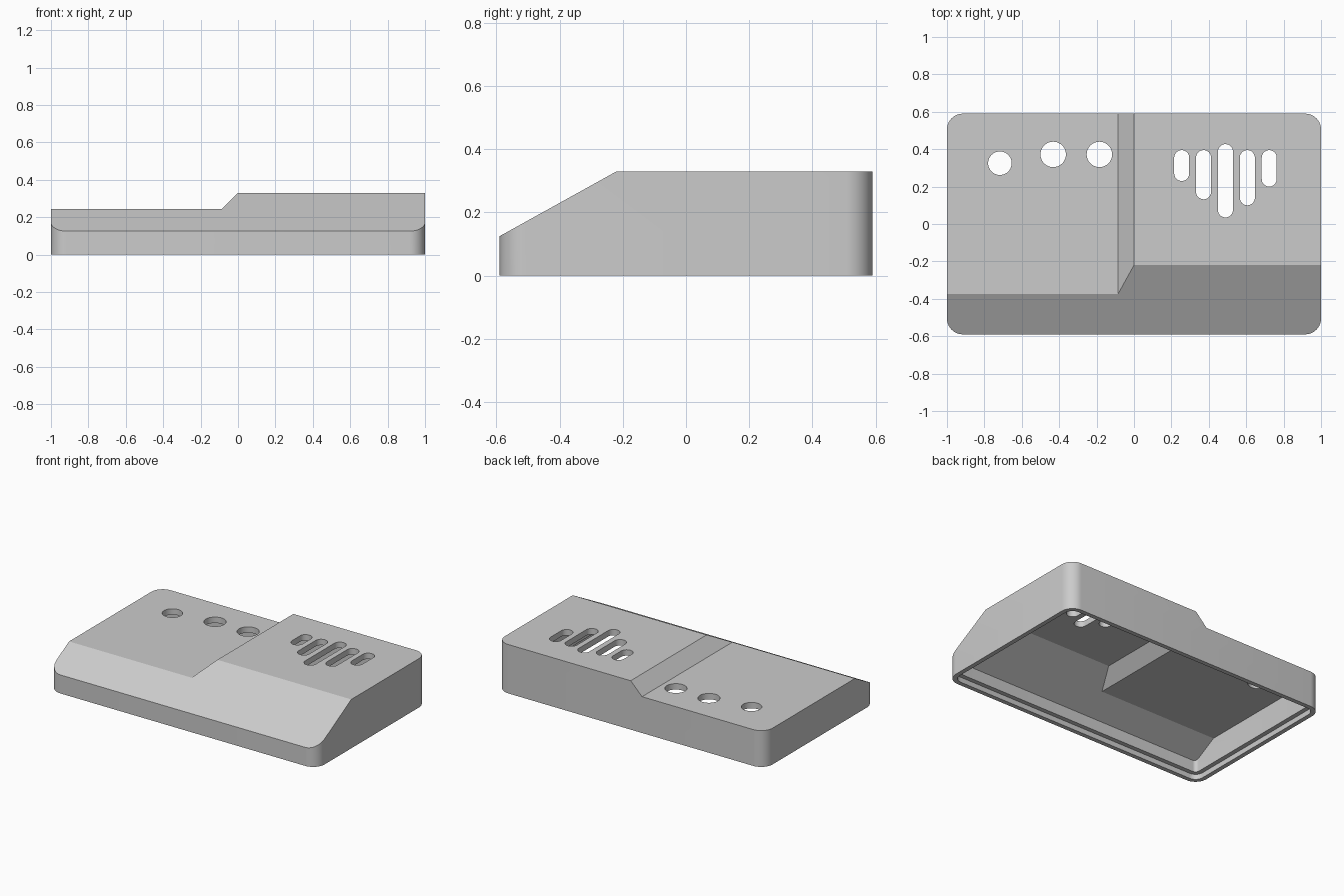
import bpy
import bmesh
from math import cos, sin, pi, radians
from mathutils import Vector

cube = bpy.data.objects.get("Cube")
if cube:
    bpy.data.objects.remove(cube, do_unlink=True)

grey = bpy.data.materials.new("plain_grey")
grey.use_nodes = True
colour = (0.6, 0.6, 0.6, 1)
grey.diffuse_color = colour
grey.node_tree.nodes["Principled BSDF"].inputs["Base Color"].default_value = colour

HALF_X, HALF_Y, CORNER = 1.0, 0.59, 0.085


def rounded_rect(cx, cy, hx, hy, r, steps=10):
    """Outline of a rectangle with rounded corners; a circle when r fills it."""
    pts = []
    for q, (sx, sy) in enumerate([(1, 1), (-1, 1), (-1, -1), (1, -1)]):
        for i in range(steps + 1):
            a = (q + i / steps) * pi / 2
            p = Vector((cx + sx * (hx - r) + r * cos(a), cy + sy * (hy - r) + r * sin(a)))
            if not pts or (p - pts[-1]).length > 1e-4:
                pts.append(p)
    if (pts[0] - pts[-1]).length < 1e-4:
        pts.pop()
    return pts


def prism(name, outline, axis, lo, hi):
    """Extrude a flat outline along one axis."""
    place = {"x": lambda p, d: (d, p[0], p[1]),
             "y": lambda p, d: (p[0], d, p[1]),
             "z": lambda p, d: (p[0], p[1], d)}[axis]
    bm = bmesh.new()
    face = bm.faces.new([bm.verts.new(place(p, lo)) for p in outline])
    out = bmesh.ops.extrude_face_region(bm, geom=[face])
    shift = Vector(place((0, 0), hi - lo))
    bmesh.ops.translate(bm, vec=shift, verts=[v for v in out["geom"] if isinstance(v, bmesh.types.BMVert)])
    bmesh.ops.recalc_face_normals(bm, faces=bm.faces)
    mesh = bpy.data.meshes.new(name)
    bm.to_mesh(mesh)
    bm.free()
    mesh.materials.append(grey)
    obj = bpy.data.objects.new(name, mesh)
    bpy.context.collection.objects.link(obj)
    return obj


def combine(obj, tool, operation):
    """Apply a boolean and discard the tool."""
    mod = obj.modifiers.new("cut", "BOOLEAN")
    mod.operation, mod.solver, mod.object = operation, "EXACT", tool
    bpy.context.view_layer.update()
    mesh = bpy.data.meshes.new_from_object(obj.evaluated_get(bpy.context.evaluated_depsgraph_get()))
    obj.modifiers.clear()
    obj.data = mesh
    bpy.data.objects.remove(tool, do_unlink=True)


def stepped_block(name, inset, bottom, step, low, high, slope):
    """Rounded block with a stepped top and a sloping front."""
    block = prism(name, rounded_rect(0, 0, HALF_X - inset, HALF_Y - inset, CORNER - inset), "z", bottom, 0.6)
    top = [(-2, -1), (2, -1), (2, high), (step[1], high), (step[0], low), (-2, low)]
    combine(block, prism("step_profile", top, "y", -1, 1), "INTERSECT")
    (y0, z0), (y1, z1) = slope
    grade = (z1 - z0) / (y1 - y0)
    front = [(-1, z0 + (-1 - y0) * grade), (1, z0 + (1 - y0) * grade), (-1, 2)]
    combine(block, prism("slope_profile", front, "x", -2, 2), "DIFFERENCE")
    return block


# Outer shell, hollowed from below
case = stepped_block("case_shell", 0, 0, (-0.085, 0), 0.245, 0.33, ((-0.59, 0.125), (-0.22, 0.33)))
cavity = stepped_block("cavity", 0.06, -0.1, (-0.05, 0.025), 0.205, 0.29, ((-0.59, 0.08), (-0.22, 0.285)))
combine(case, cavity, "DIFFERENCE")

# Recess around the open underside
recess = prism("lid_recess", rounded_rect(0, 0, HALF_X - 0.03, HALF_Y - 0.03, CORNER - 0.03), "z", -0.1, 0.035)
combine(case, recess, "DIFFERENCE")

# Round holes in the low side
for x, y, r in [(-0.717, 0.325, 0.063), (-0.432, 0.372, 0.068), (-0.185, 0.372, 0.068)]:
    combine(case, prism("round_hole", rounded_rect(x, y, r, r, r), "z", 0.1, 0.6), "DIFFERENCE")

# Vent slots in the high side
for i, (y0, y1) in enumerate([(0.23, 0.395), (0.132, 0.395), (0.035, 0.427), (0.1, 0.395), (0.2, 0.395)]):
    slot = rounded_rect(0.255 + i * 0.117, (y0 + y1) / 2, 0.04, (y1 - y0) / 2, 0.04)
    combine(case, prism("vent_slot", slot, "z", 0.1, 0.6), "DIFFERENCE")

# Smooth the rounded corners, keep the creases sharp
bpy.ops.object.select_all(action="DESELECT")
case.select_set(True)
bpy.context.view_layer.objects.active = case
bpy.ops.object.shade_smooth_by_angle(angle=radians(25))
